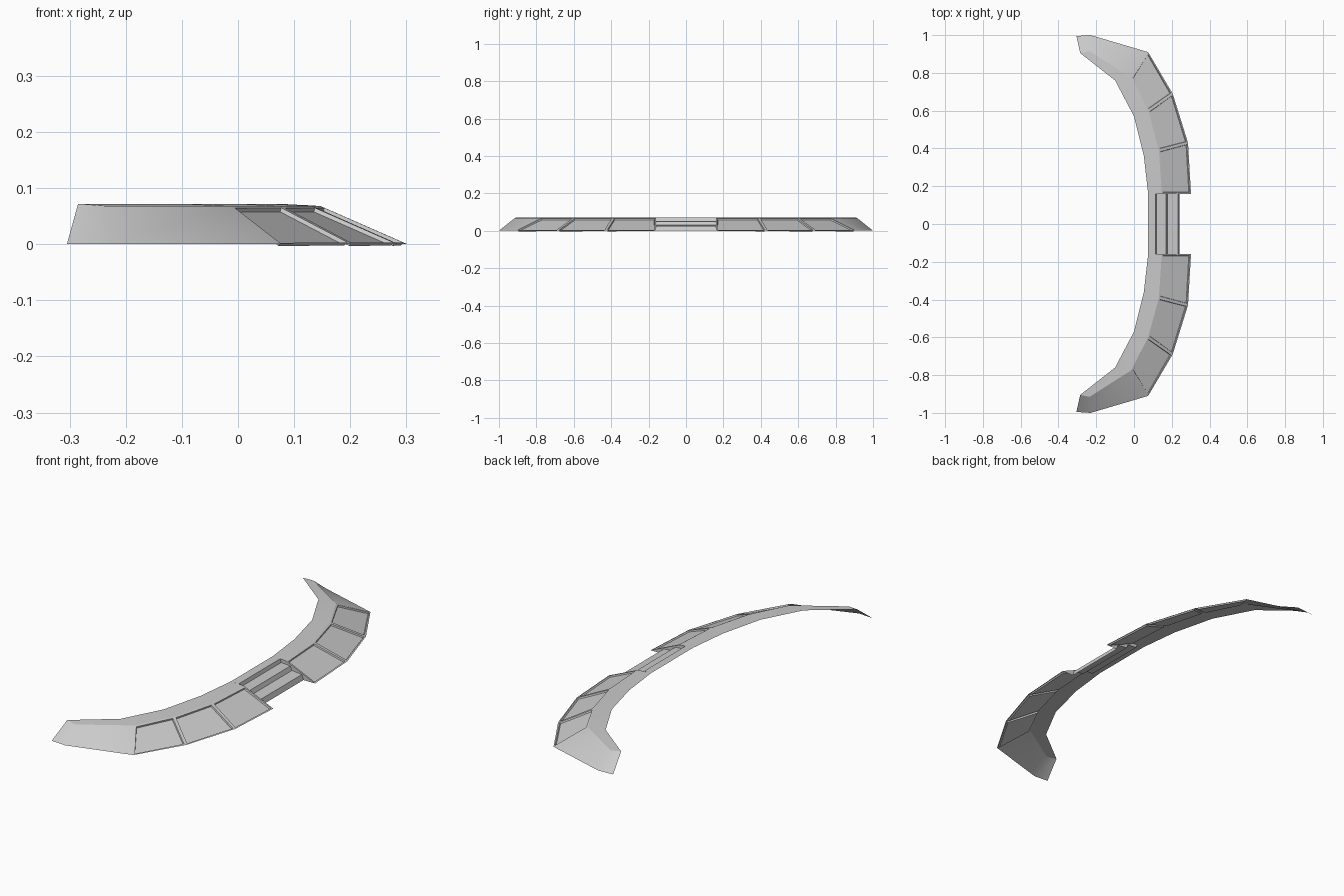
import bpy, bmesh, math

if "Cube" in bpy.data.objects:
    bpy.data.objects.remove(bpy.data.objects["Cube"])

TOP, RIDGE = 0.072, 0.068


def make_part(name, rows=(), polys=(), panels=None):
    """Strips of quads between successive rows, plus single polygons, mirrored over y."""
    bm = bmesh.new()
    grid = [[bm.verts.new(p) for p in row] for row in rows]
    slopes = []
    for a, b in zip(grid, grid[1:]):
        for i in range(len(a) - 1):
            f = bm.faces.new((a[i], a[i + 1], b[i + 1], b[i]))
            if i == 1:
                slopes.append(f)
    for poly in polys:
        bm.faces.new([bm.verts.new(p) for p in poly])
    bmesh.ops.remove_doubles(bm, verts=bm.verts, dist=1e-5)
    # recessed panels on the sloping outer faces
    if panels:
        bmesh.ops.recalc_face_normals(bm, faces=bm.faces)
        if slopes[0].normal.z < 0:
            bmesh.ops.reverse_faces(bm, faces=bm.faces)
        for f in slopes[:panels]:
            bmesh.ops.inset_individual(bm, faces=[f], thickness=0.011)
            bmesh.ops.inset_individual(bm, faces=[f], thickness=0.003, depth=-0.007)
    else:
        bmesh.ops.recalc_face_normals(bm, faces=bm.faces)
        if max(bm.faces, key=lambda f: abs(f.normal.z)).normal.z < 0:
            bmesh.ops.reverse_faces(bm, faces=bm.faces)
    me = bpy.data.meshes.new(name)
    bm.to_mesh(me)
    bm.free()
    ob = bpy.data.objects.new(name, me)
    bpy.context.collection.objects.link(ob)
    m = ob.modifiers.new("mirror", 'MIRROR')
    m.use_axis = (False, True, False)
    m.use_clip = True
    bpy.ops.object.select_all(action='DESELECT')
    ob.select_set(True)
    bpy.context.view_layer.objects.active = ob
    bpy.ops.object.shade_smooth_by_angle(angle=math.radians(20))
    return ob


# curved shell: inner edge, ridge and outer edge at each station
stations = [
    ((0.075, 0.16), (0.147, 0.16), (0.302, 0.16)),
    ((0.052, 0.36), (0.132, 0.39), (0.286, 0.43)),
    ((0.0, 0.57), (0.075, 0.60), (0.205, 0.69)),
    ((-0.1, 0.76), (-0.015, 0.775), (0.075, 0.91)),
    ((-0.285, 0.905), (-0.235, 0.915), (-0.23, 1.0)),
]
rows = [[(*i, TOP), (*r, RIDGE), (*o, 0.0)] for i, r, o in stations]
tip = [(-0.285, 0.905, TOP), (-0.235, 0.915, RIDGE),
       (-0.23, 1.0, 0), (-0.305, 0.995, 0)]
make_part("curved_shell", rows, [tip], panels=3)

# stepped centre vent between the two halves
steps = [(0.075, TOP), (0.115, 0.07), (0.12, 0.053), (0.17, 0.05),
         (0.178, 0.03), (0.232, 0.025), (0.24, 0.0)]
make_part("centre_vent", [[(x, y, z) for x, z in steps] for y in (0.0, 0.16)])

# side walls closing the vent
wall = [(0.147, RIDGE), (0.302, 0.0)] + steps[:0:-1]
make_part("vent_side_wall", polys=[[(x, 0.16, z) for x, z in wall]])
